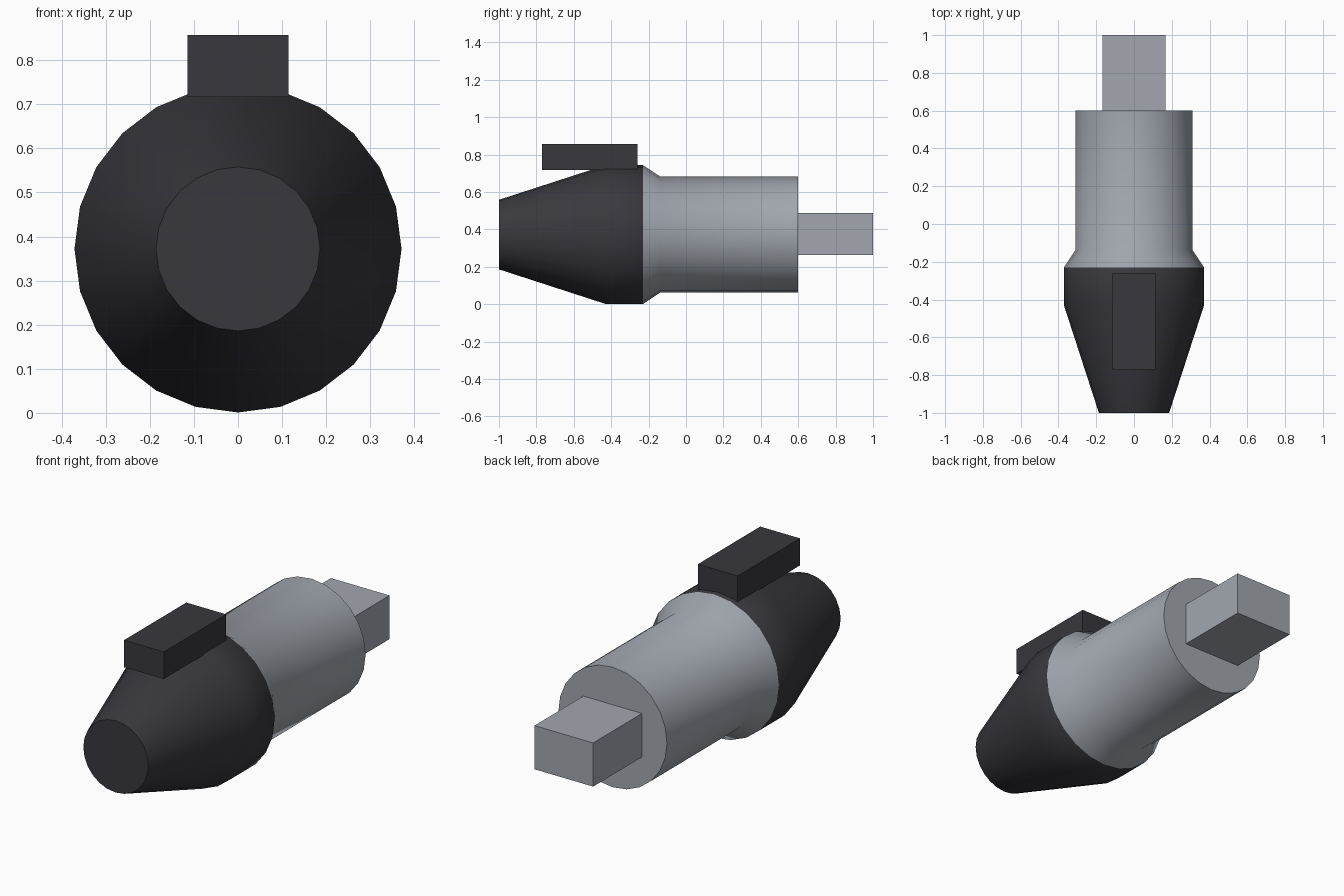
import bpy, bmesh, math

if "Cube" in bpy.data.objects:
    bpy.data.objects.remove(bpy.data.objects["Cube"])

AXIS_Z = 0.372
SIDES = 24


def material(name, rgb):
    m = bpy.data.materials.new(name)
    m.diffuse_color = (*rgb, 1.0)
    m.use_nodes = True
    m.node_tree.nodes["Principled BSDF"].inputs["Base Color"].default_value = m.diffuse_color
    return m


dark = material("charcoal", (0.040, 0.039, 0.047))
grey = material("steel grey", (0.36, 0.39, 0.43))


def finish(name, bm, mat):
    bmesh.ops.recalc_face_normals(bm, faces=bm.faces)
    mesh = bpy.data.meshes.new(name)
    bm.to_mesh(mesh)
    bm.free()
    obj = bpy.data.objects.new(name, mesh)
    bpy.context.collection.objects.link(obj)
    mesh.materials.append(mat)
    return obj


def box(name, lo, hi, mat):
    bm = bmesh.new()
    bmesh.ops.create_cube(bm, size=1)
    for v in bm.verts:
        v.co = [(a + b) / 2 + c * (b - a) for a, b, c in zip(lo, hi, v.co)]
    return finish(name, bm, mat)


def turned(name, profile, mat):
    """Revolve (y, radius) stations around the long axis, capping both ends."""
    bm = bmesh.new()
    rings = []
    for y, r in profile:
        angles = [2 * math.pi * i / SIDES for i in range(SIDES)]
        rings.append([bm.verts.new((r * math.cos(a), y, AXIS_Z + r * math.sin(a)))
                      for a in angles])
    for p, q in zip(rings, rings[1:]):
        for i in range(SIDES):
            j = (i + 1) % SIDES
            bm.faces.new((p[i], p[j], q[j], q[i]))
    bm.faces.new(rings[0])
    bm.faces.new(rings[-1])
    return finish(name, bm, mat)


# Tapered nose and shouldered barrel share one smooth turned body
body = turned("body", [(-1.0, 0.186), (-0.43, 0.371), (-0.23, 0.371),
                       (-0.14, 0.311), (0.6, 0.311)], dark)
body.data.materials.append(grey)
for face in body.data.polygons:
    face.material_index = 1 if face.center.y > -0.23 else 0
bpy.context.view_layer.objects.active = body
body.select_set(True)
bpy.ops.object.shade_smooth_by_angle(angle=math.radians(40))

# Raised block on top of the nose
box("top_block", (-0.114, -0.77, 0.717), (0.114, -0.26, 0.857), dark)

# Square drive at the rear
box("rear_drive", (-0.168, 0.6, 0.262), (0.168, 1.0, 0.488), grey)
